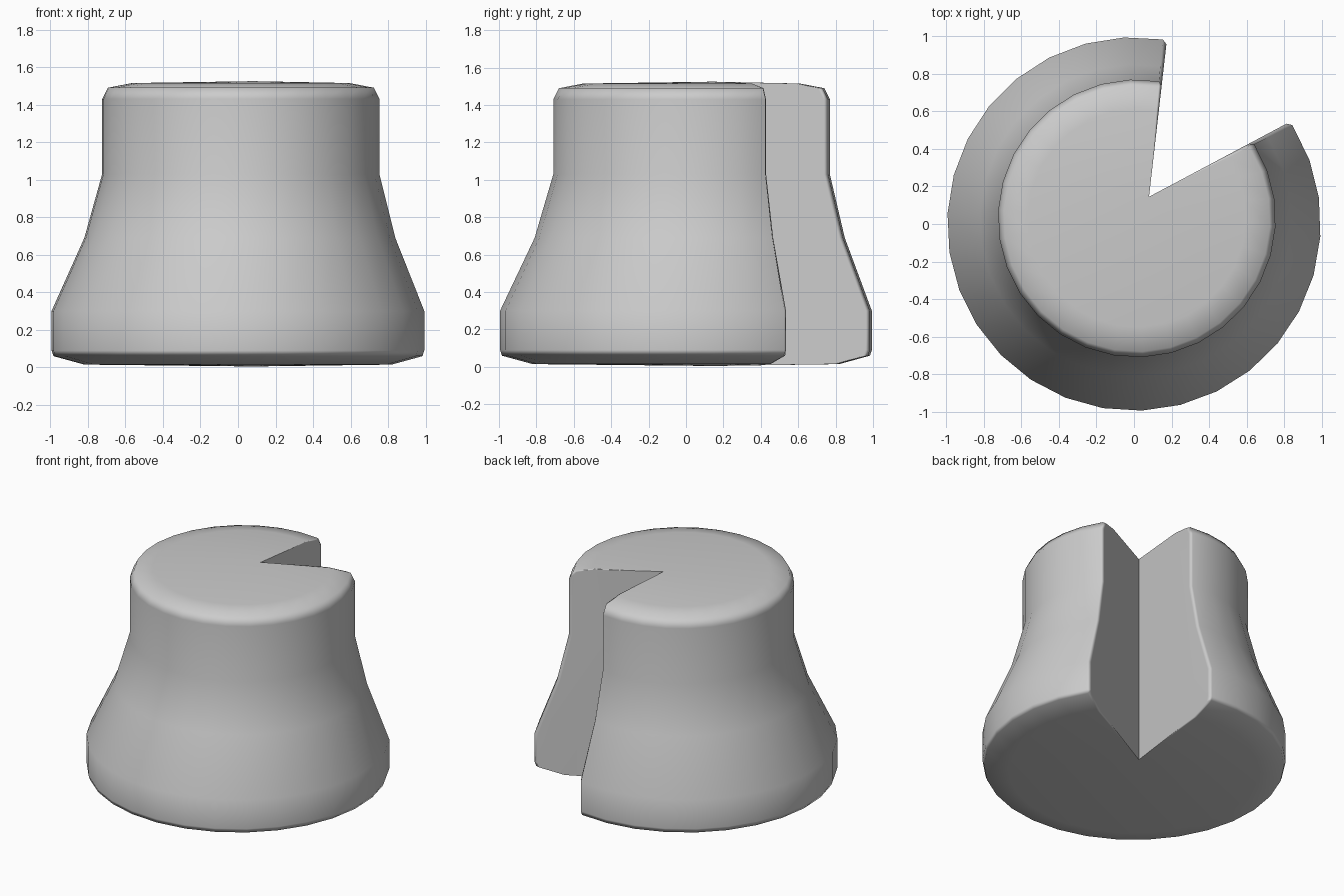
import bpy, bmesh, math
from mathutils import Vector

if "Cube" in bpy.data.objects:
    bpy.data.objects.remove(bpy.data.objects["Cube"])

# Side profile rings: radius, height, centre x, centre y
RINGS = [(0.82, 0.015, 0, 0), (0.985, 0.06, 0, 0), (0.995, 0.09, 0, 0),
         (0.995, 0.30, 0, 0), (0.83, 0.69, 0.01, 0.02), (0.74, 1.03, 0.015, 0.03),
         (0.74, 1.43, 0.015, 0.03), (0.71, 1.49, 0.015, 0.03),
         (0.58, 1.515, 0.015, 0.03)]
APEX = Vector((0.08, 0.145))          # inner corner of the wedge notch
WALLS = (math.radians(83.5), math.radians(28))
SEGMENTS = 26


def hit(angle, centre, radius):
    """Distance from the apex along a wall until it meets the ring."""
    d = Vector((math.cos(angle), math.sin(angle)))
    m = APEX - centre
    b = m.dot(d)
    return d, -b + math.sqrt(b * b - m.dot(m) + radius * radius)


def ring_points(radius, cx, cy):
    """Open arc around the ring, with a small chamfer at both wall ends."""
    centre = Vector((cx, cy))
    ends, angles = [], []
    for wall in WALLS:
        d, t = hit(wall, centre, radius)
        p = APEX + d * t - centre
        angles.append(math.atan2(p.y, p.x))
        ends.append(APEX + d * (t - 0.022))
    a0 = angles[0] + 0.022
    a1 = angles[1] + 2 * math.pi - 0.022
    arc = []
    for i in range(SEGMENTS + 1):
        a = a0 + (a1 - a0) * i / SEGMENTS
        arc.append(centre + radius * Vector((math.cos(a), math.sin(a))))
    return [ends[0]] + arc + [ends[1]]


# Flared body lofted through the rings
bm = bmesh.new()
rings = [[bm.verts.new((p.x, p.y, z)) for p in ring_points(r, cx, cy)]
         for r, z, cx, cy in RINGS]
for low, high in zip(rings, rings[1:]):
    for i in range(len(low) - 1):
        bm.faces.new((low[i], low[i + 1], high[i + 1], high[i]))

# Bottom and top caps fan out from the notch corner
bottom = bm.verts.new((APEX.x, APEX.y, 0.005))
top = bm.verts.new((APEX.x, APEX.y, 1.525))
for ring, tip in ((rings[0], bottom), (rings[-1], top)):
    for a, b in zip(ring, ring[1:]):
        bm.faces.new((a, b, tip))

# Flat notch walls
for k in (0, -1):
    bm.faces.new([bottom] + [ring[k] for ring in rings] + [top])

bmesh.ops.recalc_face_normals(bm, faces=bm.faces[:])
mesh = bpy.data.meshes.new("notched_body")
bm.to_mesh(mesh)
bm.free()
body = bpy.data.objects.new("notched_body", mesh)
bpy.context.collection.objects.link(body)
bpy.context.view_layer.objects.active = body
body.select_set(True)
bpy.ops.object.shade_smooth_by_angle(angle=math.radians(80))

# Weighted normals keep the large flats clean
mod = body.modifiers.new("weighted_normals", 'WEIGHTED_NORMAL')
mod.keep_sharp = True
